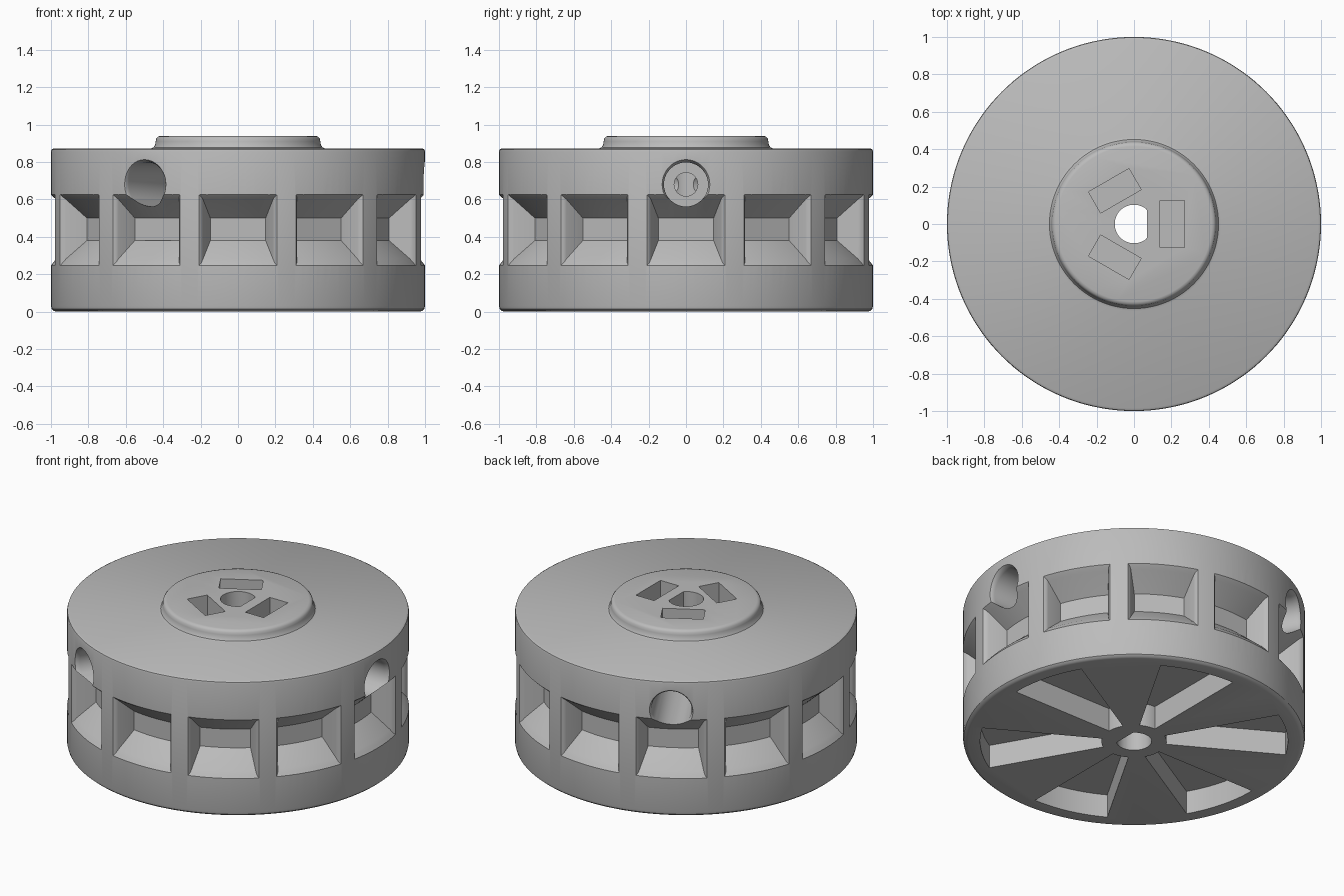
import bpy, bmesh
from math import radians, cos, sin, pi
from mathutils import Matrix

cube = bpy.data.objects.get("Cube")
if cube:
    bpy.data.objects.remove(cube, do_unlink=True)

grey = bpy.data.materials.new("plain grey")
grey.use_nodes = True
colour = (0.5, 0.5, 0.5, 1)
grey.diffuse_color = colour
grey.node_tree.nodes["Principled BSDF"].inputs["Base Color"].default_value = colour


def make(name, bm):
    bmesh.ops.recalc_face_normals(bm, faces=bm.faces)
    mesh = bpy.data.meshes.new(name)
    bm.to_mesh(mesh)
    bm.free()
    mesh.materials.append(grey)
    obj = bpy.data.objects.new(name, mesh)
    bpy.context.collection.objects.link(obj)
    return obj


def loft(bm, rings):
    """Skin closed rings of points and cap both ends."""
    loops = [[bm.verts.new(p) for p in ring] for ring in rings]
    for a, b in zip(loops, loops[1:]):
        n = len(a)
        for i in range(n):
            bm.faces.new((a[i], a[(i + 1) % n], b[(i + 1) % n], b[i]))
    bm.faces.new(loops[0])
    bm.faces.new(loops[-1])


def circle(r, z, steps):
    return [(r * cos(2 * pi * i / steps), r * sin(2 * pi * i / steps), z)
            for i in range(steps)]


def polar(r, angle, z):
    return (r * cos(radians(angle)), r * sin(radians(angle)), z)


def repeat(bm, count):
    """Copy everything around the z axis."""
    source = bm.verts[:] + bm.edges[:] + bm.faces[:]
    for k in range(1, count):
        copy = bmesh.ops.duplicate(bm, geom=source)["geom"]
        verts = [v for v in copy if isinstance(v, bmesh.types.BMVert)]
        bmesh.ops.rotate(bm, verts=verts, cent=(0, 0, 0),
                         matrix=Matrix.Rotation(2 * pi * k / count, 3, 'Z'))


# Wheel body with rounded rims and a raised hub
profile = [(0.97, 0), (0.985, 0.004), (0.996, 0.014), (1, 0.03),
           (1, 0.855), (0.997, 0.866), (0.985, 0.873), (0.465, 0.873),
           (0.452, 0.878), (0.443, 0.892), (0.44, 0.91), (0.437, 0.926),
           (0.428, 0.936), (0.415, 0.94)]
bm = bmesh.new()
loft(bm, [circle(r, z, 144) for r, z in profile])
body = make("wheel_body", bm)
cutters = []

# Flared windows between the twelve side ribs
bm = bmesh.new()
rings = []
STEPS = 10
for r, half, low, high in [(0.86, 9.9, 0.38, 0.5), (0.972, 11.1, 0.282, 0.6),
                           (0.988, 11.4, 0.262, 0.613), (1.0, 12, 0.247, 0.625),
                           (1.05, 14.3, 0.19, 0.68)]:
    angles = [half * (2 * i / STEPS - 1) for i in range(STEPS + 1)]
    rings.append([polar(r, a, low) for a in angles] +
                 [polar(r, a, high) for a in reversed(angles)])
loft(bm, rings)
repeat(bm, 12)
cutters.append(make("window_cutter", bm))

# Six wedge pockets in the underside
bm = bmesh.new()
angles = [30 * i / STEPS for i in range(STEPS + 1)]
loft(bm, [[polar(0.19, a, z) for a in angles] +
          [polar(0.9, a, z) for a in reversed(angles)] for z in (-0.1, 0.15)])
repeat(bm, 6)
cutters.append(make("pocket_cutter", bm))

# Three stepped radial screw holes with a rounded lip
bm = bmesh.new()
hole = [(1.05, 0.17), (1.0, 0.133), (0.985, 0.123), (0.965, 0.118),
        (0.45, 0.118), (0.45, 0.063), (0.05, 0.063)]
loft(bm, [[(d, x, y + 0.68) for x, y, _ in circle(r, 0, 40)] for d, r in hole])
repeat(bm, 3)
cutters.append(make("screw_hole_cutter", bm))

# Three nut slots in the hub
bm = bmesh.new()
loft(bm, [[(0.14, -0.125, z), (0.27, -0.125, z), (0.27, 0.125, z), (0.14, 0.125, z)]
          for z in (0.55, 1.1)])
repeat(bm, 3)
cutters.append(make("nut_slot_cutter", bm))

# Shaft bore with one flat side
bm = bmesh.new()
loft(bm, [[(min(x, 0.07), y, z) for x, y, _ in circle(0.103, 0, 48)]
          for z in (-0.1, 1.1)])
bmesh.ops.dissolve_limit(bm, angle_limit=0.01, verts=bm.verts, edges=bm.edges)
cutters.append(make("bore_cutter", bm))

for cutter in cutters:
    cutter.hide_render = True
    mod = body.modifiers.new(cutter.name, 'BOOLEAN')
    mod.operation = 'DIFFERENCE'
    mod.solver = 'EXACT'
    mod.object = cutter

# Bake the cuts, then drop the cutters
bpy.context.view_layer.update()
graph = bpy.context.evaluated_depsgraph_get()
cut_mesh = bpy.data.meshes.new_from_object(body.evaluated_get(graph))
body.modifiers.clear()
body.data = cut_mesh
for cutter in cutters:
    bpy.data.objects.remove(cutter, do_unlink=True)

bpy.ops.object.select_all(action='DESELECT')
body.select_set(True)
bpy.context.view_layer.objects.active = body
bpy.ops.object.shade_smooth_by_angle(angle=radians(32))
